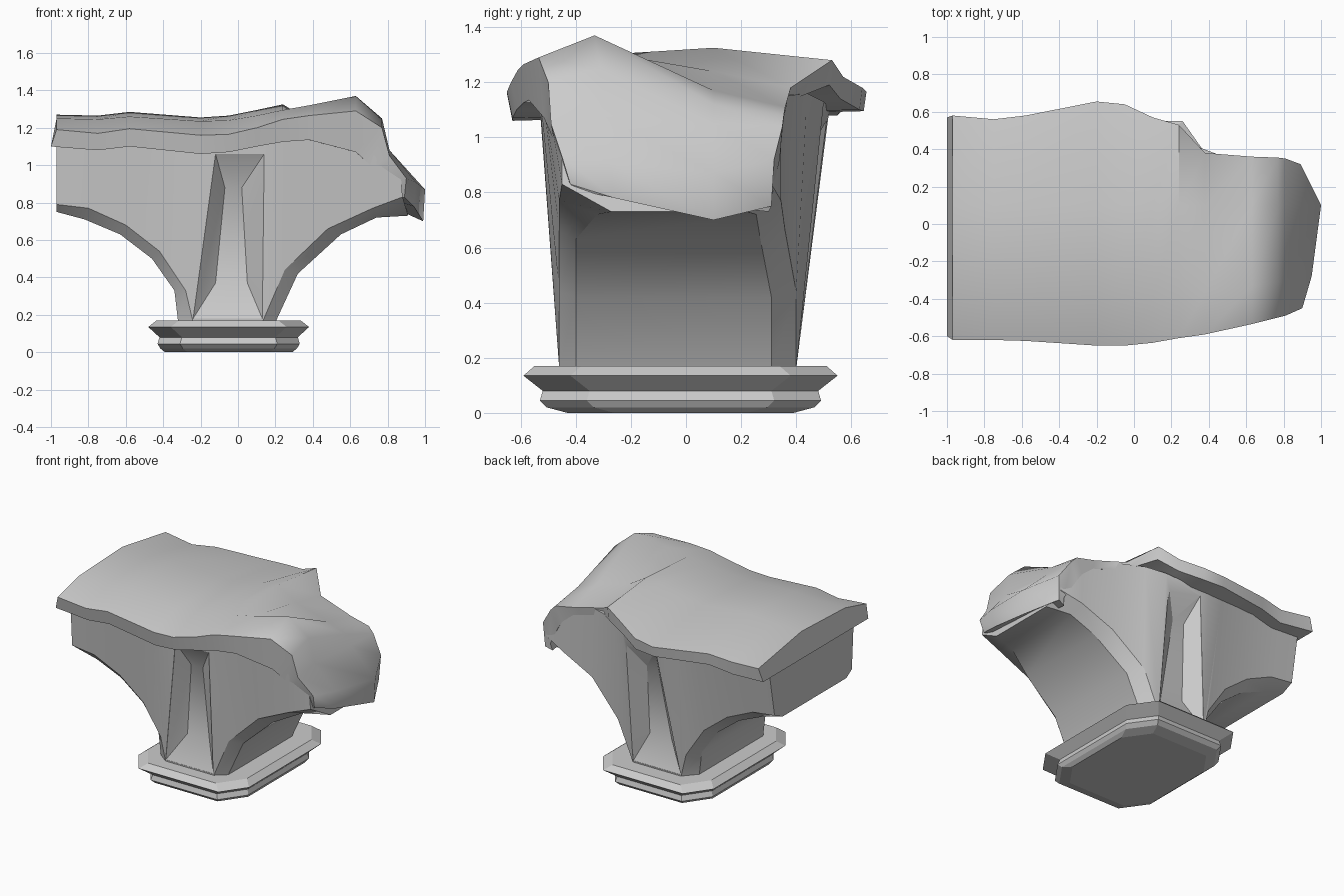
import bpy
import bmesh
import math

cube = bpy.data.objects.get("Cube")
if cube:
    bpy.data.objects.remove(cube, do_unlink=True)

stone = bpy.data.materials.new("grey stone")
stone.use_nodes = True
stone.diffuse_color = (0.6, 0.6, 0.6, 1)
stone.node_tree.nodes["Principled BSDF"].inputs["Base Color"].default_value = (0.6, 0.6, 0.6, 1)


def finish(name, bm):
    """Turn a bmesh into a stone object."""
    bmesh.ops.recalc_face_normals(bm, faces=bm.faces)
    mesh = bpy.data.meshes.new(name)
    bm.to_mesh(mesh)
    bm.free()
    mesh.materials.append(stone)
    obj = bpy.data.objects.new(name, mesh)
    bpy.context.collection.objects.link(obj)
    return obj


def select_only(obj):
    bpy.ops.object.select_all(action="DESELECT")
    obj.select_set(True)
    bpy.context.view_layer.objects.active = obj


def shade(obj, angle):
    select_only(obj)
    bpy.ops.object.shade_smooth_by_angle(angle=math.radians(angle))


def loft(rings):
    """Skin a list of closed rings and cap both ends."""
    bm = bmesh.new()
    rows = [[bm.verts.new(co) for co in ring] for ring in rings]
    for low, high in zip(rows, rows[1:]):
        for i in range(len(low)):
            j = (i + 1) % len(low)
            bm.faces.new((low[i], low[j], high[j], high[i]))
    bm.faces.new(rows[0])
    bm.faces.new(rows[-1])
    return bm


# Moulded plinth: rectangle with cut corners, stacked as (z, half x, half y)
def plinth_ring(z, hx, hy):
    cx, cy, mx, my = 0.12, 0.17, -0.05, -0.02
    corners = []
    for sx, sy, flip in ((1, 1, 0), (-1, 1, 1), (-1, -1, 0), (1, -1, 1)):
        pair = [(sx * hx, sy * (hy - cy)), (sx * (hx - cx), sy * hy)]
        corners += pair[::-1] if flip else pair
    return [(mx + x, my + y, z) for x, y in corners]


plinth_levels = [(0, .34, .41), (.02, .365, .485), (.045, .38, .51),
                 (.08, .37, .5), (.135, .43, .57), (.17, .385, .53)]
finish("plinth", loft([plinth_ring(*level) for level in plinth_levels]))

# Flared body: top x, top z, front y, back y, edge x, edge z, underside x, underside z
body_stations = [
    (-.97, 1.12, -.48, .46, -.97, .79, -.97, .75),
    (-.8, 1.12, -.5, .47, -.8, .77, -.82, .71),
    (-.6, 1.12, -.51, .48, -.6, .68, -.63, .63),
    (-.43, 1.11, -.52, .5, -.42, .54, -.46, .5),
    (-.3, 1.1, -.53, .51, -.28, .33, -.34, .33),
    (-.18, 1.1, -.53, .52, -.24, .16, -.32, .16),
    (.15, 1.13, -.53, .5, .13, .16, .2, .16),
    (.27, 1.16, -.53, .44, .25, .44, .32, .42),
    (.48, 1.15, -.52, .36, .48, .66, .55, .63),
    (.72, 1.06, -.49, .345, .72, .77, .74, .72),
    (.87, .95, -.45, .31, .88, .83, .91, .73),
]


def body_ring(xt, zt, front, back, xe, ze, xu, zu):
    edge_back = min(.4, back)
    under_front = -.4 + max(0, xt - .5) * .35
    return [(xt, front, zt), (xe, max(front, -.46), ze), (xu, under_front, zu),
            (xu, edge_back - .09, zu), (xe, edge_back, ze), (xt, back, zt)]


body = finish("flared_body", loft([body_ring(*s) for s in body_stations]))


# Tapering niche sunk into the front and the back of the body
def cut_niche(side, top_y, foot_y, depth=.09):
    rim = [(-.12, 1.06, top_y), (.14, 1.06, top_y), (.13, .18, foot_y), (-.24, .18, foot_y)]
    floor = [(-.07, .88, top_y - .015), (.02, .88, top_y - .015), (.05, .37, foot_y + .02), (-.12, .37, foot_y + .02)]
    bm = bmesh.new()
    for (x, z, y), (fx, fz, fy) in zip(rim, floor):
        bm.verts.new((x, side * y, z))
        bm.verts.new((x, side * (y + .1), z))
        bm.verts.new((fx, side * (fy - depth), fz))
    bmesh.ops.convex_hull(bm, input=bm.verts)
    cutter = finish("niche_cutter", bm)
    cutter.hide_render = True
    mod = body.modifiers.new("niche", "BOOLEAN")
    mod.operation = "DIFFERENCE"
    mod.solver = "EXACT"
    mod.object = cutter
    select_only(body)
    bpy.ops.object.modifier_apply(modifier=mod.name)
    bpy.data.objects.remove(cutter, do_unlink=True)


cut_niche(-1, .525, .46)
cut_niche(1, .51, .4)
shade(body, 30)

# Wavy top slab that curls down into a lip:
# x, front y, back y, heights at front / front crest / middle / back, front and back thickness
slab_stations = [
    (-.97, -.62, .58, 1.19, 1.25, 1.27, 1.19, .09, .09),
    (-.75, -.62, .56, 1.17, 1.245, 1.265, 1.17, .09, .09),
    (-.58, -.625, .58, 1.195, 1.26, 1.285, 1.19, .095, .08),
    (-.2, -.65, .655, 1.16, 1.235, 1.255, 1.165, .1, .07),
    (-.05, -.65, .64, 1.165, 1.24, 1.265, 1.18, .095, .08),
    (.1, -.635, .57, 1.2, 1.265, 1.295, 1.22, .1, .08),
    (.24, -.61, .53, 1.245, 1.295, 1.325, 1.28, .12, .09),
    (.38, -.59, .38, 1.265, 1.32, 1.24, 1.18, .13, .05),
    (.63, -.535, .36, 1.29, 1.37, 1.17, 1.11, .22, .06),
    (.77, -.5, .355, 1.2, 1.25, 1.12, 1.08, .21, .1),
    (.81, -.49, .35, 1.05, 1.08, 1.05, 1.04, .09, .12),
    (.95, -.45, .32, .93, .91, .87, .92, .08, .14),
    (.94, -.42, .31, .83, .78, .7, .75, .02, .02),
]


def slab_ring(x, front, back, zf, zp, zm, zb, tf, tb):
    lip, tip = x > .7, x > .9
    shift = (-.05, 0, .05, -.06) if tip else (0, 0, 0, 0)
    under = -.05 if lip else (-.03 if x < -.9 else 0)
    ys = (front, front * .62, .1, back)
    top = [(x + s, y, z) for s, y, z in zip(shift, ys, (zf, zp, zm, zb))]
    return top + [(top[3][0] + under, back - .01, zb - tb),
                  (top[0][0] + under, front + .02, zf - tf)]


slab = finish("top_slab", loft([slab_ring(*s) for s in slab_stations]))
shade(slab, 50)
